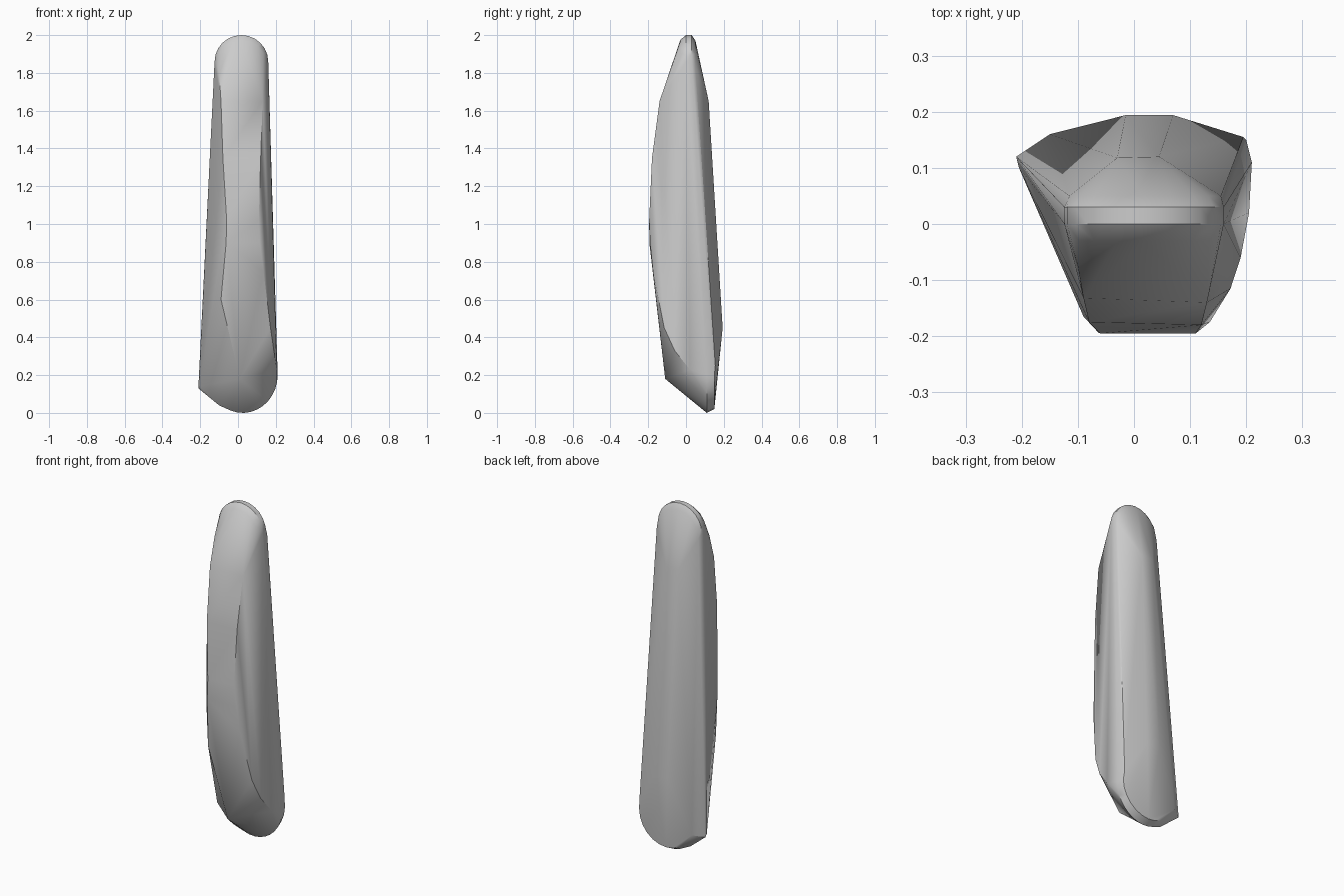
import bpy
import bmesh
from math import sin, cos, radians

default_cube = bpy.data.objects.get("Cube")
if default_cube:
    bpy.data.objects.remove(default_cube, do_unlink=True)


def make_material(name, colour):
    material = bpy.data.materials.new(name)
    material.use_nodes = True
    material.diffuse_color = colour
    shader = material.node_tree.nodes["Principled BSDF"]
    shader.inputs["Base Color"].default_value = colour
    return material


def arc(centre, radii, depth, start, end, steps):
    """Points on an elliptical arc in the upright plane y = depth."""
    points = []
    for step in range(steps + 1):
        angle = radians(start + (end - start) * step / steps)
        points.append((centre[0] + radii[0] * cos(angle), depth,
                       centre[1] + radii[1] * sin(angle)))
    return points


def hull_object(name, points, material, smooth_angle):
    """Wrap the points in a closed convex skin with soft facets."""
    bm = bmesh.new()
    for point in points:
        bm.verts.new(point)
    result = bmesh.ops.convex_hull(bm, input=bm.verts[:])
    unused = {item for item in result["geom_interior"] + result["geom_unused"]
              if isinstance(item, bmesh.types.BMVert)}
    bmesh.ops.delete(bm, geom=list(unused), context="VERTS")
    bmesh.ops.recalc_face_normals(bm, faces=bm.faces[:])
    mesh = bpy.data.meshes.new(name)
    bm.to_mesh(mesh)
    bm.free()
    mesh.materials.append(material)
    obj = bpy.data.objects.new(name, mesh)
    bpy.context.collection.objects.link(obj)
    bpy.ops.object.select_all(action="DESELECT")
    bpy.context.view_layer.objects.active = obj
    obj.select_set(True)
    bpy.ops.object.shade_smooth_by_angle(angle=radians(smooth_angle))
    return obj


# Rounded tip, with a thin rim between softened front and back edges
tip = (0.018, 1.86)
points = arc(tip, (0.142, 0.14), 0.0, 0, 180, 12)
points += arc(tip, (0.142, 0.14), 0.03, 0, 180, 12)
points += arc(tip, (0.125, 0.115), -0.03, 0, 180, 8)
points += arc(tip, (0.125, 0.11), 0.05, 0, 180, 8)

# Rounded foot, swept forward along its right-hand side
foot = (0.025, 0.2)
points += arc(foot, (0.185, 0.2), 0.11, -110, 0, 10)
points += arc(foot, (0.175, 0.18), 0.15, -120, 0, 8)
points += [(0.205, 0.02, 0.23), (0.19, -0.06, 0.33), (0.172, -0.115, 0.45)]

# Sharp outer corner of the foot
points += [(-0.21, 0.12, 0.13), (-0.205, 0.1, 0.14), (-0.15, 0.16, 0.14),
           (-0.1, 0.1, 0.04)]

# Bowed front panel: left edge, right edge and the pointed lower end
points += [(-0.1, -0.075, 1.8), (-0.09, -0.132, 1.65), (-0.08, -0.175, 1.35),
           (-0.06, -0.195, 1.02), (-0.063, -0.194, 0.9),
           (-0.09, -0.165, 0.85), (-0.09, -0.15, 0.6)]
points += [(0.13, -0.075, 1.8), (0.13, -0.14, 1.65), (0.12, -0.18, 1.35),
           (0.11, -0.195, 1.02), (0.115, -0.19, 0.9), (0.135, -0.175, 0.75)]
points += [(0.01, -0.11, 0.18)]

# Back ridge strip and its slanted borders
points += [(-0.03, 0.118, 1.65), (0.045, 0.12, 1.65),
           (-0.015, 0.194, 0.45), (0.07, 0.194, 0.45)]
points += [(0.155, 0.05, 1.83), (-0.115, 0.05, 1.83), (0.195, 0.155, 0.25)]

grey = make_material("plain_grey", (0.6, 0.6, 0.6, 1.0))
hull_object("stone_body", points, grey, 32)
